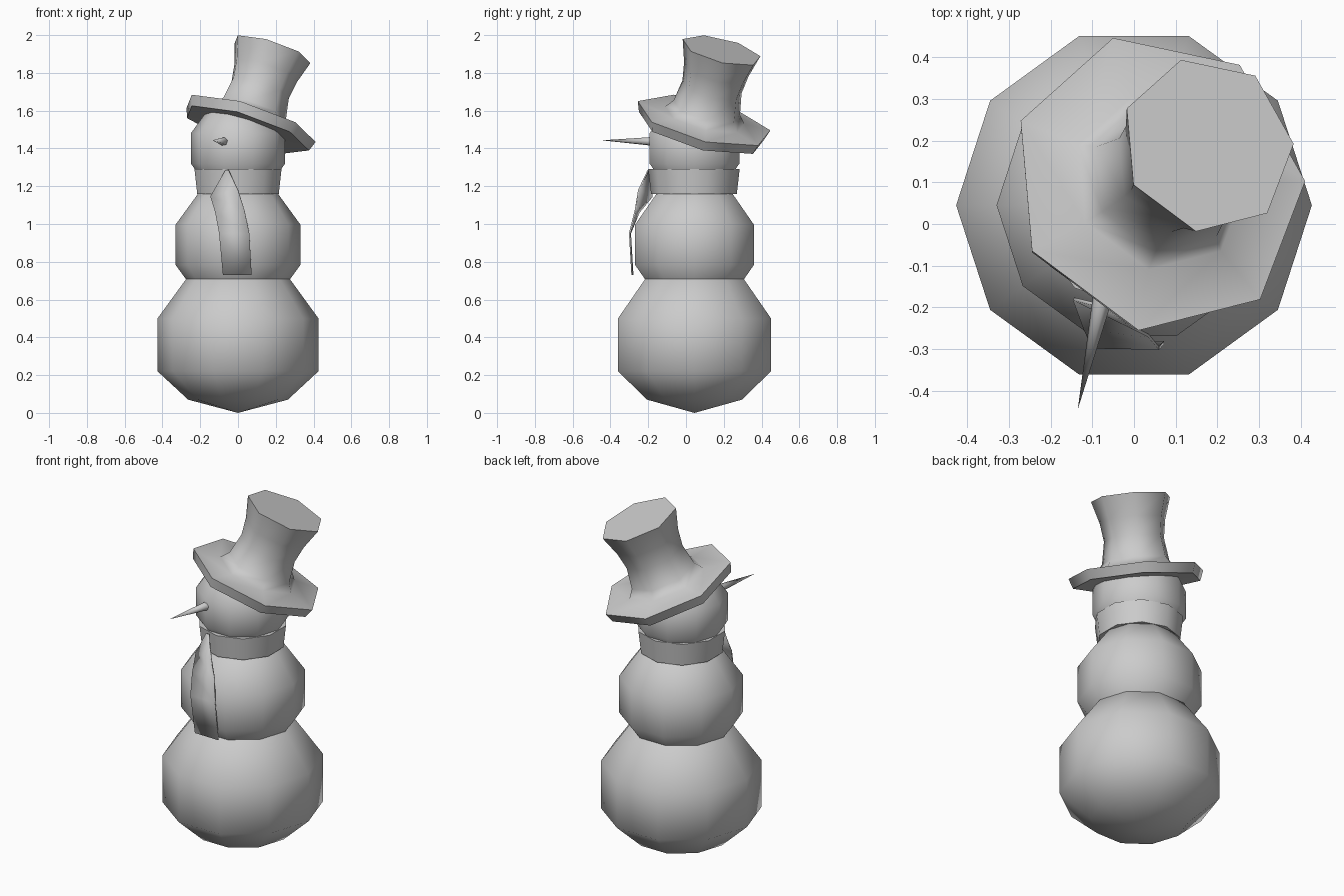
import bpy
from math import sin, cos, pi, radians
from mathutils import Vector

if "Cube" in bpy.data.objects:
    bpy.data.objects.remove(bpy.data.objects["Cube"])


def make(name, verts, faces, angle=60):
    me = bpy.data.meshes.new(name)
    me.from_pydata(verts, [], faces)
    ob = bpy.data.objects.new(name, me)
    bpy.context.collection.objects.link(ob)
    bpy.ops.object.select_all(action='DESELECT')
    ob.select_set(True)
    bpy.context.view_layer.objects.active = ob
    bpy.ops.object.mode_set(mode='EDIT')
    bpy.ops.mesh.select_all(action='SELECT')
    bpy.ops.mesh.remove_doubles(threshold=0.0005)
    bpy.ops.mesh.normals_make_consistent(inside=False)
    bpy.ops.object.mode_set(mode='OBJECT')
    bpy.ops.object.shade_smooth_by_angle(angle=radians(angle))
    return ob


def lathe(name, profile, sides, origin, axis=(0, 0, 1), phase=0, closed=False):
    """Spin (radius, height) points round an axis through origin."""
    rot = Vector((0, 0, 1)).rotation_difference(Vector(axis))
    verts = []
    for r, h in profile:
        for i in range(sides):
            a = radians(phase) + 2 * pi * i / sides
            verts.append(Vector(origin) + rot @ Vector((r * cos(a), r * sin(a), h)))
    n = len(profile)
    faces = []
    for j in range(n if closed else n - 1):
        k = (j + 1) % n
        for i in range(sides):
            m = (i + 1) % sides
            faces.append((j * sides + i, j * sides + m, k * sides + m, k * sides + i))
    return make(name, verts, faces)


def ball(name, radius, z, squash_base=False):
    prof = [(radius * sin(pi * i / 5), -radius * cos(pi * i / 5)) for i in range(6)]
    if squash_base:
        prof[0] = (0, -z)
        prof[1] = (prof[1][0], 0.07 - z)
    return lathe(name, prof, 10, (0, 0.045, z))


# Three snow balls
ball("lower_body", 0.449, 0.36, True)
ball("upper_body", 0.347, 0.89)
ball("head", 0.262, 1.40)

# Carrot nose
tip, base = Vector((-0.135, -0.445, 1.443)), Vector((-0.074, -0.17, 1.437))
lathe("nose", [(0, 0), (0.025, 0), (0, (tip - base).length)], 6, base, tip - base)

# Tilted seven-sided top hat
hat = [(0.17, -0.02), (0.35, -0.025), (0.37, 0.03), (0.22, 0.045), (0.185, 0.09),
       (0.165, 0.21), (0.18, 0.31), (0.217, 0.43), (0, 0.43)]
lathe("top_hat", hat, 7, (0.05, 0.09, 1.52), (0.318, 0.248, 1), phase=3)

# Scarf band
lathe("scarf_band", [(0.227, 1.16), (0.242, 1.29), (0.19, 1.29), (0.19, 1.16)],
      10, (0, 0.042, 0), phase=90, closed=True)

# Hanging scarf tail
rows = [((-0.065, -0.20, 1.285), (-0.05, -0.20, 1.285)),
        ((-0.145, -0.18, 1.145), (0.0, -0.25, 1.18)),
        ((-0.12, -0.25, 1.06), (0.035, -0.268, 1.07)),
        ((-0.10, -0.295, 0.95), (0.06, -0.298, 0.95)),
        ((-0.08, -0.282, 0.73), (0.072, -0.285, 0.73))]
tail = make("scarf_tail", [p for row in rows for p in row],
            [(2 * i, 2 * i + 1, 2 * i + 3, 2 * i + 2) for i in range(len(rows) - 1)])
mod = tail.modifiers.new("thickness", 'SOLIDIFY')
mod.thickness = 0.008
mod.offset = 0
